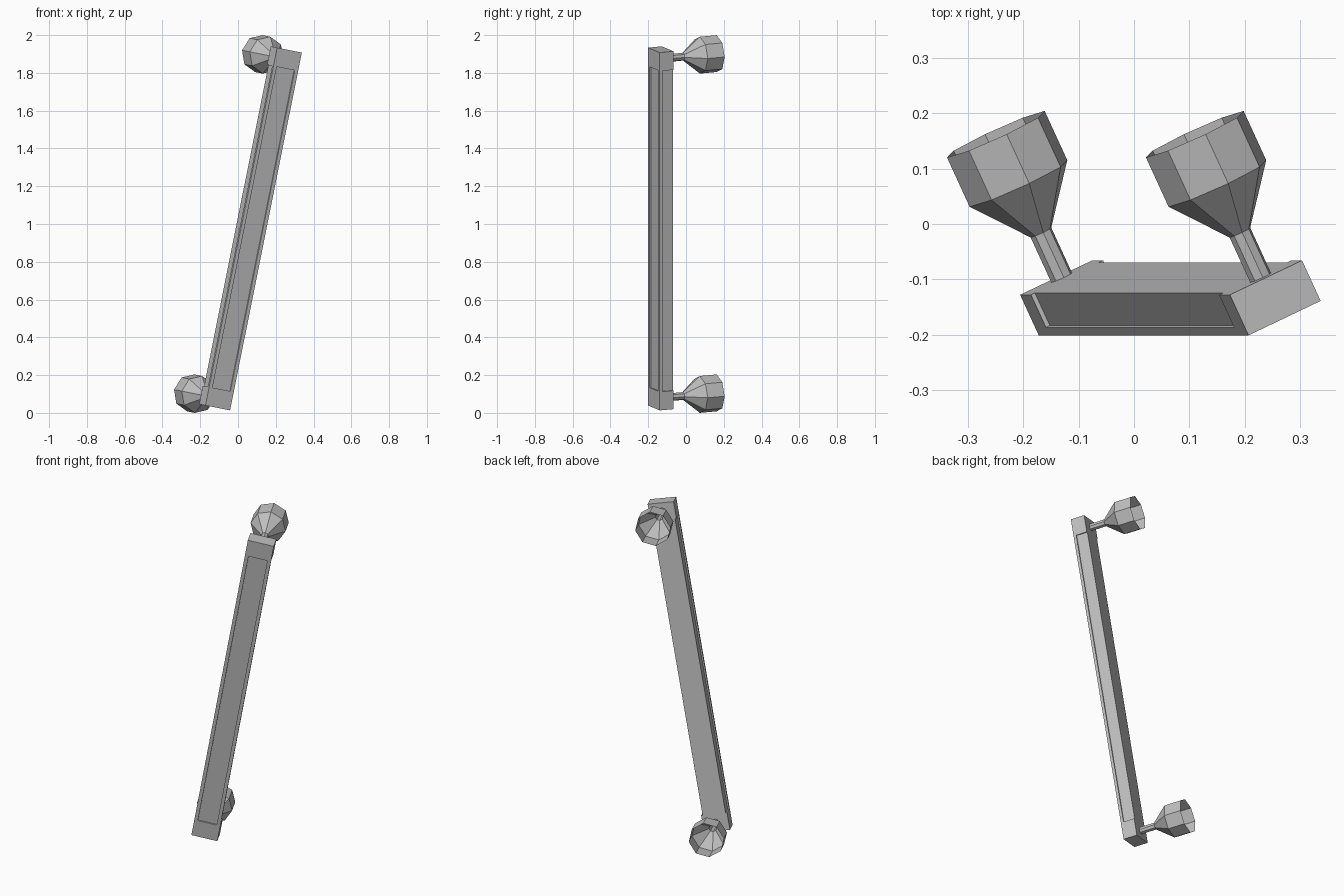
import bpy, bmesh, math
from mathutils import Matrix, Vector

cube = bpy.data.objects.get("Cube")
if cube:
    bpy.data.objects.remove(cube, do_unlink=True)

# One grey metal for everything
metal = bpy.data.materials.new("grey metal")
metal.use_nodes = True
GREY = (0.52, 0.52, 0.52, 1)
metal.diffuse_color = GREY
metal.node_tree.nodes["Principled BSDF"].inputs["Base Color"].default_value = GREY

# Tilted frame: local x across the bar, y out of its back, z along its length
along = Vector((0.36, 0, 1.796)).normalized()
out = Vector((-0.4155, 0.9057, 0.0833)).normalized()
across = out.cross(along).normalized()
frame = Matrix((across, out, along)).transposed().to_4x4()
frame.translation = (-0.131, -0.097, 0.082)

SPAN = 1.832      # distance between the two mounts
HALF = 0.0735     # half width of the end blocks
DEPTH = 0.081
BLOCK = 0.05      # half length of an end block


def finish(name, bm, recalc=True):
    if recalc:
        bmesh.ops.recalc_face_normals(bm, faces=bm.faces)
    bm.transform(frame)
    mesh = bpy.data.meshes.new(name)
    bm.to_mesh(mesh)
    bm.free()
    mesh.materials.append(metal)
    obj = bpy.data.objects.new(name, mesh)
    bpy.context.collection.objects.link(obj)


def extrude_profile(name, profile, z0, z1):
    bm = bmesh.new()
    face = bm.faces.new([bm.verts.new((x, y, z0)) for x, y in profile])
    top = bmesh.ops.extrude_face_region(bm, geom=[face], use_keep_orig=True)
    verts = [g for g in top["geom"] if isinstance(g, bmesh.types.BMVert)]
    bmesh.ops.translate(bm, verts=verts, vec=(0, 0, z1 - z0))
    finish(name, bm)


def open_funnel(name, rings, z, sides=8):
    bm = bmesh.new()
    loops = []
    for y, r in rings:
        angles = [math.tau * i / sides for i in range(sides)]
        loops.append([bm.verts.new((r * math.cos(t), y, z + r * math.sin(t))) for t in angles])
    for a, b in zip(loops, loops[1:]):
        for i in range(sides):
            j = (i + 1) % sides
            bm.faces.new((a[i], b[i], b[j], a[j]))
    finish(name, bm, recalc=False)


# End blocks and hollow flared mounts
block = [(-HALF, 0), (HALF, 0), (HALF, -DEPTH), (-HALF, -DEPTH)]
funnel = [(0, 0.021), (0.09, 0.021), (0.188, 0.0995), (0.2865, 0.0995)]
for label, z in (("lower", 0), ("upper", SPAN)):
    extrude_profile(label + "_end_block", block, z - BLOCK, z + BLOCK)
    open_funnel(label + "_mount", funnel, z)

# Bar: recessed sides, a lip along each front edge, sunken front panel
lip, rail, panel = 0.008, 0.02, 0.008
half = [(HALF - lip, 0), (HALF - lip, -DEPTH + 0.016), (HALF, -DEPTH + 0.016),
        (HALF, -DEPTH), (HALF - rail, -DEPTH), (HALF - rail, -DEPTH + panel)]
bar = half + [(-x, y) for x, y in reversed(half)]
extrude_profile("bar", bar, BLOCK, SPAN - BLOCK)
